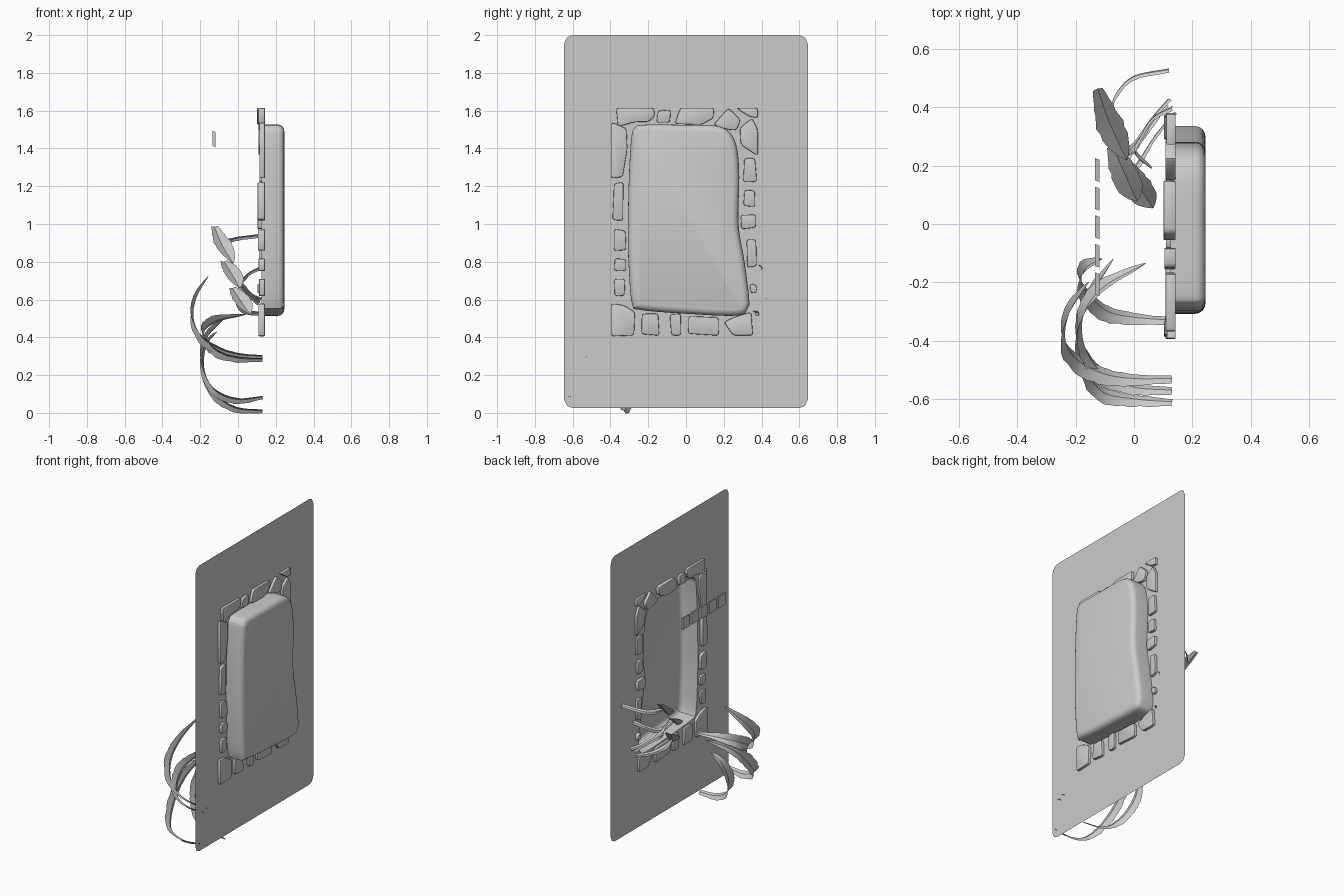
import bpy, bmesh, math, random
from mathutils import Vector as V

if "Cube" in bpy.data.objects:
    bpy.data.objects.remove(bpy.data.objects["Cube"])
random.seed(4)
WALL = 0.125


def finish(name, bm, angle=None):
    bmesh.ops.recalc_face_normals(bm, faces=bm.faces[:])
    me = bpy.data.meshes.new(name)
    bm.to_mesh(me)
    bm.free()
    ob = bpy.data.objects.new(name, me)
    bpy.context.collection.objects.link(ob)
    if angle:
        bpy.ops.object.select_all(action='DESELECT')
        ob.select_set(True)
        bpy.context.view_layer.objects.active = ob
        bpy.ops.object.shade_smooth_by_angle(angle=math.radians(angle))
    return ob


def spline(pts, n, closed=False):
    """Smooth curve through the points."""
    p = [V(q) for q in pts]
    m = len(p)
    out = []
    for i in range(m if closed else m - 1):
        if closed:
            a, b, c, d = (p[(i + k) % m] for k in (-1, 0, 1, 2))
        else:
            b, c = p[i], p[i + 1]
            a = p[i - 1] if i else b * 2 - c
            d = p[i + 2] if i + 2 < m else c * 2 - b
        for k in range(n):
            t = k / n
            out.append(0.5 * (2 * b + (c - a) * t + (2 * a - 5 * b + 4 * c - d) * t**2
                              + (3 * b - a - 3 * c + d) * t**3))
    if not closed:
        out.append(p[-1])
    return out


# niche outline in (y, z)
outline = spline([(-.29, 1.45), (-.275, 1.505), (-.23, 1.525), (-.02, 1.525), (.16, 1.52), (.235, 1.48),
                  (.27, 1.4), (.282, 1.25), (.278, 1.0), (.31, .8), (.333, .62), (.328, .555),
                  (.27, .515), (.0, .525), (-.24, .545), (-.285, .575), (-.302, .75),
                  (-.308, .95), (-.302, 1.25)], 5, True)
N = len(outline)


def inset(d):
    res = []
    for i in range(N):
        t = (outline[(i + 1) % N] - outline[i - 1]).normalized()
        res.append(outline[i] + V((t.y, -t.x)) * d)
    return res


# wall panel with chamfered corners and an opening
bm = bmesh.new()
a, lo, hi, c = .645, .025, 2.0, .045
rect = [(-a + c, lo), (a - c, lo), (a - .015, lo + .012), (a, lo + c), (a, hi - c), (a - .015, hi - .012),
        (a - c, hi), (-a + c, hi), (-a + .015, hi - .012), (-a, hi - c), (-a, lo + c), (-a + .015, lo + .012)]
edges = []
for loop in (rect, outline):
    vs = [bm.verts.new((WALL, p[0], p[1])) for p in loop]
    edges += [bm.edges.new((vs[i - 1], vs[i])) for i in range(len(vs))]
bmesh.ops.triangle_fill(bm, edges=edges, use_beauty=True, normal=(1, 0, 0))
finish("wall_panel", bm)

# recessed niche shell with rounded back edge
bm = bmesh.new()
R = .035
rings = [(WALL, 0), (.245 - R, 0)] + [(.245 - R + R * math.sin(t), R * (1 - math.cos(t)))
                                     for t in (math.pi / 8 * k for k in range(1, 5))]
prev = None
for x, d in rings:
    cur = [bm.verts.new((x, p[0], p[1])) for p in inset(d)]
    if prev:
        for i in range(N):
            bm.faces.new((prev[i - 1], prev[i], cur[i], cur[i - 1]))
    prev = cur
bm.faces.new(prev)
finish("niche_recess", bm, 40)


def stone(name, poly):
    bm = bmesh.new()
    front = WALL - random.uniform(.012, .024)
    vs = [bm.verts.new((front, y, z)) for y, z in poly]
    f = bm.faces.new(vs)
    ext = bmesh.ops.extrude_face_region(bm, geom=[f])
    for v in ext["geom"]:
        if isinstance(v, bmesh.types.BMVert):
            v.co.x = .143
    along = [e for e in bm.edges if abs(e.verts[0].co.x - e.verts[1].co.x) > .01]
    bmesh.ops.bevel(bm, geom=along, offset=.014, segments=2, profile=.5, affect='EDGES')
    rim = [e for e in bm.edges if abs(e.verts[0].co.x - e.verts[1].co.x) < .005]
    bmesh.ops.bevel(bm, geom=rim, offset=.005, segments=2, profile=.5, affect='EDGES')
    finish(name, bm, 35)


# roughly square stones: y0, y1, z0, z1
boxes = {
    "top": [(-.16, -.08, 1.535, 1.61)],
    "left": [(-.392, -.33, 1.015, 1.225), (-.392, -.312, .855, .975),
             (-.388, -.315, .745, .825), (-.388, -.315, .61, .715)],
    "bottom": [(-.24, -.14, .408, .53), (-.09, -.02, .408, .53), (.005, .175, .408, .515)],
    "right": [(.3, .376, 1.215, 1.36), (.3, .376, 1.085, 1.185), (.288, .376, .97, 1.05),
              (.32, .376, .765, .92), (.335, .376, .63, .69)],
}
for side, rows in boxes.items():
    for i, (y0, y1, z0, z1) in enumerate(rows):
        j = lambda: random.uniform(0, .012)
        stone(f"{side}_stone_{i}", [(y0 + j(), z0 + j()), (y1 - j(), z0 + j()),
                                    (y1 - j(), z1 - j()), (y0 + j(), z1 - j())])
# irregular corner and top stones
for i, poly in enumerate([
        [(-.37, 1.615), (-.17, 1.615), (-.165, 1.57), (-.2, 1.54), (-.27, 1.54), (-.36, 1.515)],
        [(-.03, 1.615), (.15, 1.615), (.145, 1.56), (.08, 1.525), (-.06, 1.53)],
        [(.225, 1.615), (.29, 1.55), (.265, 1.495), (.22, 1.5), (.145, 1.525)],
        [(.265, 1.615), (.38, 1.615), (.38, 1.56), (.33, 1.57)],
        [(.285, 1.51), (.35, 1.56), (.38, 1.5), (.38, 1.36), (.29, 1.42)],
        [(-.395, 1.54), (-.315, 1.505), (-.31, 1.4), (-.335, 1.25), (-.395, 1.24)],
        [(-.395, .58), (-.33, .57), (-.27, .535), (-.275, .41), (-.395, .405)],
        [(.2, .48), (.25, .505), (.345, .535), (.355, .41), (.25, .41)]]):
    stone(f"corner_stone_{i}", poly)

# row of small floating tiles
for i in range(5):
    bm = bmesh.new()
    bmesh.ops.create_cube(bm, size=1)
    for v in bm.verts:
        v.co = V((v.co.x * .016 - .126, v.co.y * .076 + .185 - i * .098 - v.co.x * .006,
                  v.co.z * .08 + 1.45 - v.co.x * .006))
    finish(f"small_tile_{i}", bm)


def leaf(name, path, width, side, base=.35, tip=.05, n=6):
    """Folded ribbon that swells in the middle and tapers to its tip."""
    pts = spline(path, n)
    bm = bmesh.new()
    prev = None
    m = len(pts) - 1
    for i, p in enumerate(pts):
        t = i / m
        T = (pts[min(i + 1, m)] - pts[max(i - 1, 0)]).normalized()
        S = V(side)
        S = (S - T * S.dot(T)).normalized()
        s = math.sin(math.pi * t ** 1.2) ** .8 if 0 < t < 1 else 0
        w = width * .5 * (base * (1 - t) + tip * t + (1 - base * (1 - t)) * s)
        w *= random.uniform(.9, 1.1)
        up = T.cross(S) * w * .35
        cur = [bm.verts.new(q) for q in (p - S * w + up, p, p + S * w + up)]
        if prev:
            for k in (0, 1):
                bm.faces.new((prev[k], prev[k + 1], cur[k + 1], cur[k]))
        prev = cur
    finish(name, bm, 30)


# long arching leaves at the lower corner
for i, path in enumerate([
        [(.13, -.53, .3), (0, -.53, .31), (-.1, -.515, .34), (-.19, -.47, .4), (-.235, -.4, .5),
         (-.22, -.3, .61), (-.155, -.2, .725)],
        [(.13, -.57, .285), (0, -.56, .29), (-.1, -.52, .32), (-.165, -.43, .38), (-.175, -.32, .44),
         (-.11, -.22, .49), (.04, -.135, .52)],
        [(.13, -.61, .085), (0, -.6, .07), (-.11, -.575, .11), (-.17, -.48, .2), (-.185, -.36, .32),
         (-.15, -.25, .42), (-.07, -.12, .5)],
        [(.13, -.33, .012), (0, -.32, .022), (-.09, -.3, .07), (-.15, -.25, .15), (-.18, -.2, .25),
         (-.165, -.15, .36), (-.11, -.12, .43)]]):
    leaf(f"arching_leaf_{i}", path, .085, (0, .8, -.6))

# broad blades of the climbing plant
for i, path in enumerate([
        [(-.125, .465, .985), (-.085, .35, .89), (-.025, .22, .79)],
        [(-.075, .27, .8), (-.035, .18, .74), (.01, .08, .66)],
        [(-.03, .215, .66), (.01, .14, .6), (.065, .055, .52)]]):
    leaf(f"broad_leaf_{i}", path, .09, (1, .35, .1), .4)

# stems joining the blades to the wall
for i, path in enumerate([
        [(.12, .53, .94), (0, .505, .925), (-.06, .45, .91), (-.09, .38, .91)],
        [(.13, .4, .775), (.06, .36, .74), (.01, .28, .7), (-.04, .2, .74)],
        [(.12, .43, .6), (.06, .36, .63), (0, .27, .7), (-.04, .24, .78)],
        [(.14, .385, .53), (.07, .3, .53), (.02, .22, .55), (-.01, .17, .6)],
        [(.11, .41, .58), (.05, .33, .63), (.0, .25, .66), (.06, .19, .6)]]):
    leaf(f"stem_{i}", path, .024, (0, .6, -.8), 1.0, .5)
